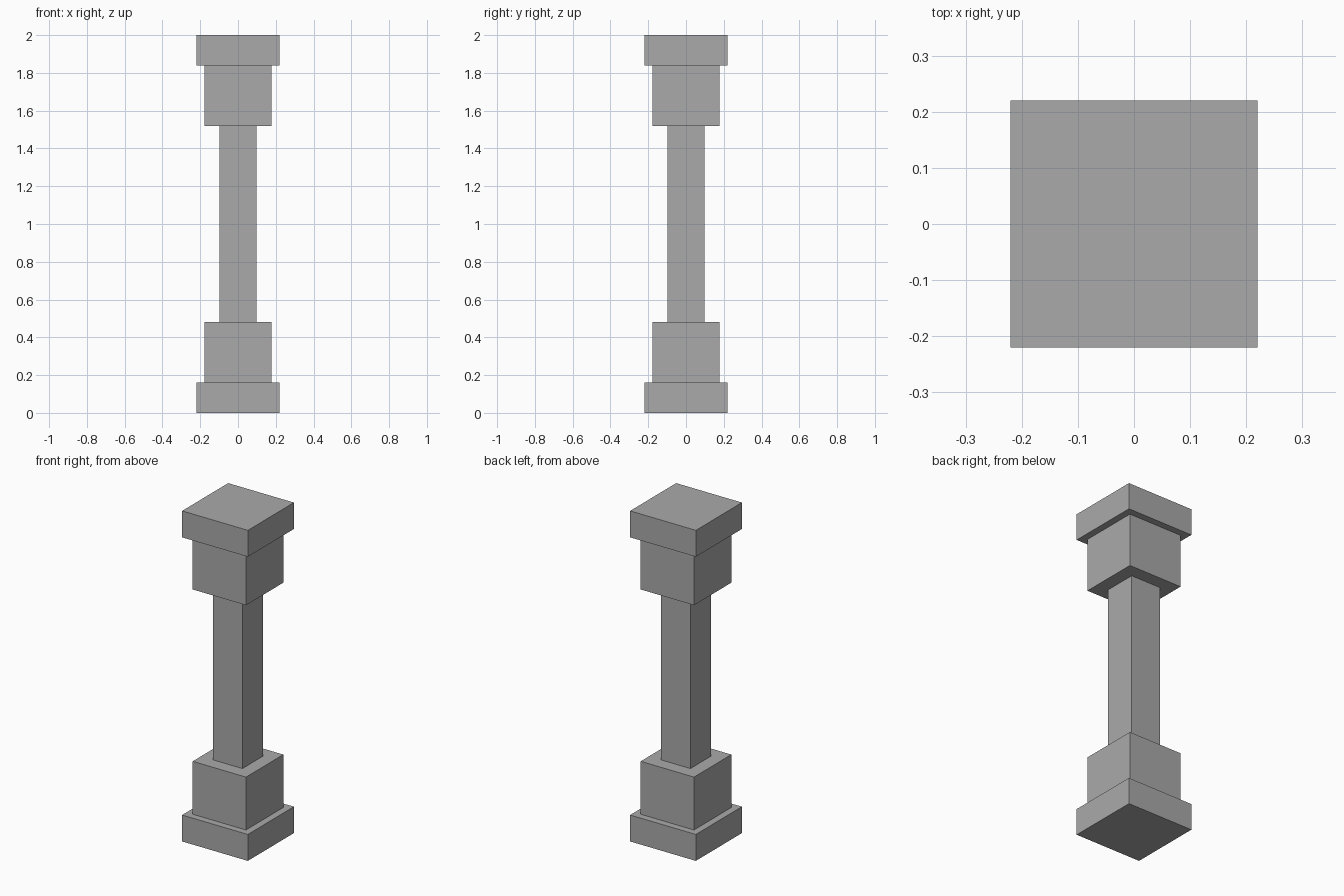
import bpy

# Remove the default cube
default = bpy.data.objects.get("Cube")
if default:
    bpy.data.objects.remove(default, do_unlink=True)

# Stone material
stone = bpy.data.materials.new("grey_stone")
stone.use_nodes = True
colour = (0.4, 0.4, 0.4, 1.0)
stone.diffuse_color = colour
stone.node_tree.nodes["Principled BSDF"].inputs["Base Color"].default_value = colour


def block(name, width, bottom, top):
    """Square block centred on the column axis."""
    bpy.ops.mesh.primitive_cube_add(size=1, location=(0, 0, (bottom + top) / 2))
    obj = bpy.context.object
    obj.name = name
    obj.scale = (width, width, top - bottom)
    bpy.ops.object.transform_apply(location=False, rotation=False, scale=True)
    obj.data.materials.append(stone)


HEIGHT = 2.0
SLAB_WIDTH, SLAB_TOP = 0.44, 0.16
PLINTH_WIDTH, PLINTH_TOP = 0.357, 0.48
SHAFT_WIDTH = 0.198

# Base, shaft and mirrored capital
block("base_slab", SLAB_WIDTH, 0, SLAB_TOP)
block("base_block", PLINTH_WIDTH, SLAB_TOP, PLINTH_TOP)
block("shaft", SHAFT_WIDTH, PLINTH_TOP, HEIGHT - PLINTH_TOP)
block("capital_block", PLINTH_WIDTH, HEIGHT - PLINTH_TOP, HEIGHT - SLAB_TOP)
block("capital_slab", SLAB_WIDTH, HEIGHT - SLAB_TOP, HEIGHT)
